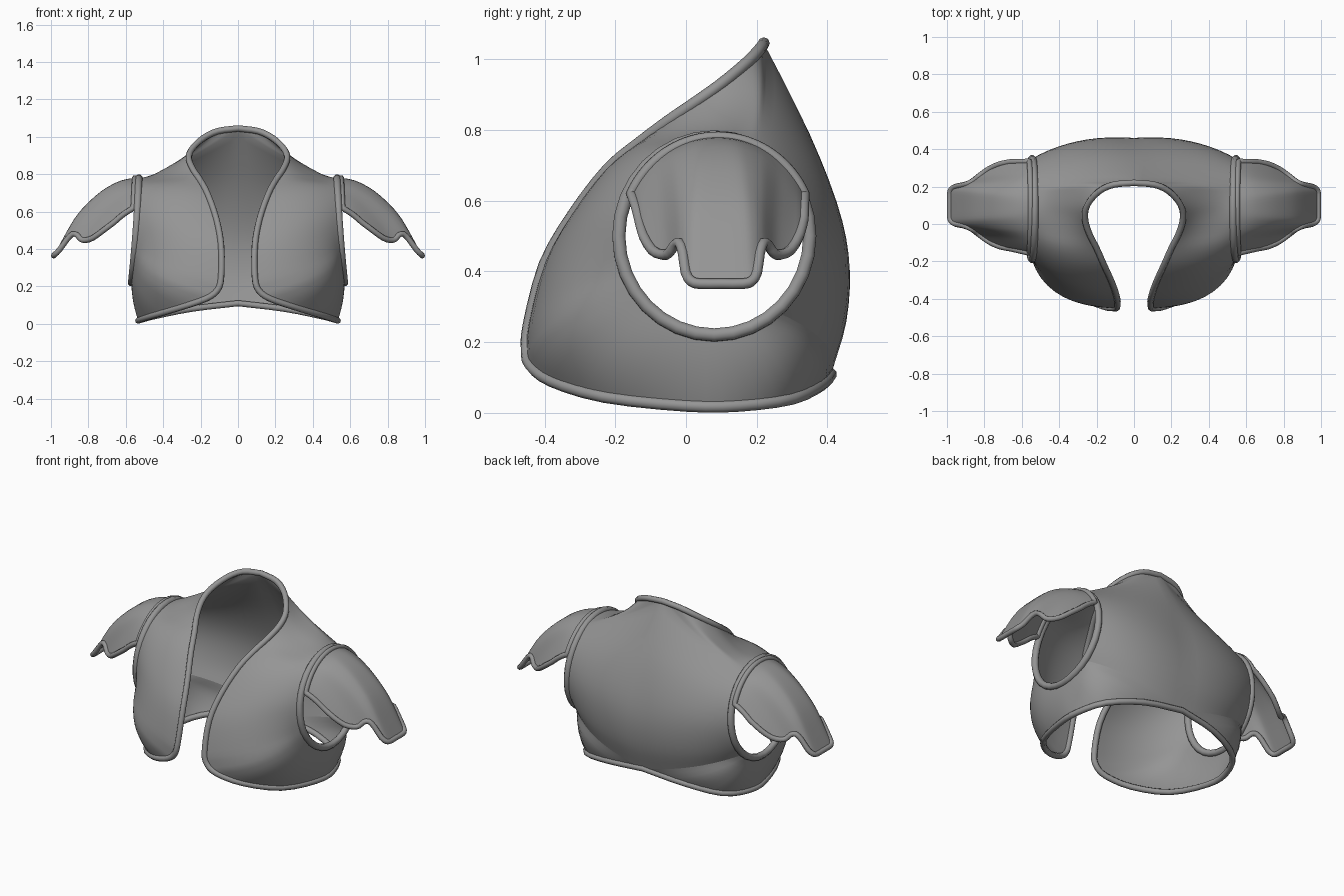
import bpy, math
from mathutils import Vector

if "Cube" in bpy.data.objects:
    bpy.data.objects.remove(bpy.data.objects["Cube"])

cloth = bpy.data.materials.new("grey_cloth")
cloth.diffuse_color = (0.3, 0.3, 0.3, 1)
cloth.use_nodes = True
cloth.node_tree.nodes["Principled BSDF"].inputs["Base Color"].default_value = cloth.diffuse_color


def spline(rows, n):
    """Smooth curve through the rows, n samples per span."""
    p = [Vector(r) for r in rows]
    p = [2 * p[0] - p[1]] + p + [2 * p[-1] - p[-2]]
    out = []
    for i in range(1, len(p) - 2):
        a, b, c, d = p[i - 1:i + 3]
        for k in range(n):
            t = k / n
            out.append(0.5 * (2 * b + (c - a) * t + (2 * a - 5 * b + 4 * c - d) * t * t
                              + (3 * b - a - 3 * c + d) * t ** 3))
    return out + [p[-2]]


def finish(ob, mirror):
    bpy.context.view_layer.objects.active = ob
    ob.select_set(True)
    if mirror:
        m = ob.modifiers.new("mirror", 'MIRROR')
        m.merge_threshold = 0.002
        bpy.ops.object.modifier_apply(modifier="mirror")
    bpy.ops.object.shade_smooth_by_angle(angle=math.radians(60))
    ob.select_set(False)


def sheet(name, columns):
    """Grid surface from equally long columns of points."""
    n = len(columns[0])
    verts = [v for col in columns for v in col]
    faces = [(i * n + j, i * n + j + 1, (i + 1) * n + j + 1, (i + 1) * n + j)
             for i in range(len(columns) - 1) for j in range(n - 1)]
    me = bpy.data.meshes.new(name)
    me.from_pydata(verts, [], faces)
    me.materials.append(cloth)
    ob = bpy.data.objects.new(name, me)
    bpy.context.collection.objects.link(ob)
    finish(ob, True)


def piping(name, pts, radius, mirror):
    """Closed round trim along the points."""
    cu = bpy.data.curves.new(name, 'CURVE')
    cu.dimensions = '3D'
    cu.bevel_depth = radius
    cu.bevel_resolution = 2
    sp = cu.splines.new('POLY')
    sp.points.add(len(pts) - 1)
    for q, v in zip(sp.points, pts):
        q.co = (v[0], v[1], v[2], 1)
    sp.use_cyclic_u = True
    cu.materials.append(cloth)
    ob = bpy.data.objects.new(name, cu)
    bpy.context.collection.objects.link(ob)
    bpy.context.view_layer.objects.active = ob
    ob.select_set(True)
    bpy.ops.object.convert(target='MESH')
    finish(bpy.context.object, mirror)


# Vest half: boundary point followed by the bulge of the cloth towards the armhole
centre_back = [
    (0, .41, .11, .08, .12, 0), (0, .45, .25, .07, .10, -.01), (0, .46, .40, .06, .085, 0),
    (0, .435, .55, .05, .075, 0), (0, .375, .73, .03, .055, 0), (0, .295, .90, -.02, .04, 0),
    (0, .22, 1.045, -.065, .025, .01)]
open_edge = [
    (0, .22, 1.045, -.065, .025, .01), (.11, .21, 1.03, -.06, .02, -.01),
    (.19, .172, .99, -.055, .015, -.035), (.25, .10, .93, -.04, 0, -.05),
    (.262, .03, .88, -.03, 0, -.05), (.24, -.05, .825, -.01, -.02, -.03),
    (.20, -.13, .765, 0, -.05, .01), (.16, -.22, .69, .02, -.07, .01),
    (.115, -.32, .56, .05, -.09, 0), (.09, -.40, .42, .06, -.10, 0),
    (.09, -.445, .25, .10, -.12, 0), (.11, -.45, .18, .14, -.13, -.01),
    (.17, -.44, .135, .14, -.12, -.01), (.30, -.38, .09, .10, -.09, 0),
    (.45, -.23, .045, .05, -.04, 0), (.525, 0, .02, .02, 0, 0), (.525, .15, .02, .02, .01, 0),
    (.45, .30, .04, .045, .045, 0), (.25, .385, .08, .08, .085, -.01),
    (0, .41, .11, .08, .12, 0)]
edge = spline(open_edge, 3)
boundary = spline(centre_back, 3)[:-1] + edge


def armhole(a):
    s = math.sin(a)
    return Vector((.545 - .02 * s + .005 * s * s, .08 + .27 * math.cos(a), .5 + .28 * s))


start = math.atan2(.11 - .5, .41 - .08)
last = len(boundary) - 1
columns = []
for i, row in enumerate(boundary):
    o, bulge = Vector(row[:3]), Vector(row[3:])
    turn = (math.atan2(o.z - .5, o.y - .08) - start) % math.tau
    if i == last:
        turn = math.tau
    if i == 0:
        turn = 0
    a = armhole(start + .65 * turn + .35 * math.tau * i / last)
    c = (a + o) / 2 + bulge
    columns.append([a * (1 - t) ** 2 + c * 2 * t * (1 - t) + o * t * t
                    for t in [j / 10 for j in range(11)]])
sheet("vest_body", columns)

# Trims of the vest
rim = [Vector(r[:3]) for r in edge]
piping("vest_edge_trim", rim + [Vector((-v.x, v.y, v.z)) for v in rim[-2:0:-1]], .017, False)
piping("armhole_trim", [armhole(k * math.tau / 32) for k in range(32)], .02, True)

# Cap sleeves: ridge line (x, z) and half outline of the tabbed free end
ridge = spline([(.53, .785), (.62, .77), (.71, .725), (.79, .66), (.87, .57),
                (.95, .43), (.99, .355)], 6)
tab = spline([(.985, 0, .365), (.985, .06, .365), (.978, .085, .372), (.955, .10, .395),
              (.915, .108, .45), (.885, .118, .48), (.86, .132, .475), (.84, .148, .452),
              (.815, .167, .447), (.775, .195, .46), (.72, .22, .50), (.66, .232, .545)], 2)


def ridge_z(x):
    for p, q in zip(ridge, ridge[1:]):
        if x <= q.x:
            break
    return p.y + (q.y - p.y) * (x - p.x) / (q.x - p.x)


n = len(tab) - 1
cap = []
for i in range(-n, n + 1):
    x, d, z = tab[abs(i)]
    y = .1 + math.copysign(d, i)
    root = armhole(math.radians(90 - 65 * i / n)) + Vector((.022, .01, 0))
    drop0, drop1 = ridge_z(root.x) - root.z, ridge_z(x) - z
    col = []
    for t in [j / 12 for j in range(13)]:
        px = root.x + (x - root.x) * t
        col.append(Vector((px, root.y + (y - root.y) * t,
                           ridge_z(px) - drop0 - (drop1 - drop0) * t)))
    cap.append(col)
sheet("cap_sleeve", cap)
loop = [c[0] for c in cap] + cap[-1][1:] + [c[-1] for c in cap[-2::-1]] + cap[0][-2:0:-1]
piping("cap_sleeve_trim", loop, .015, True)
